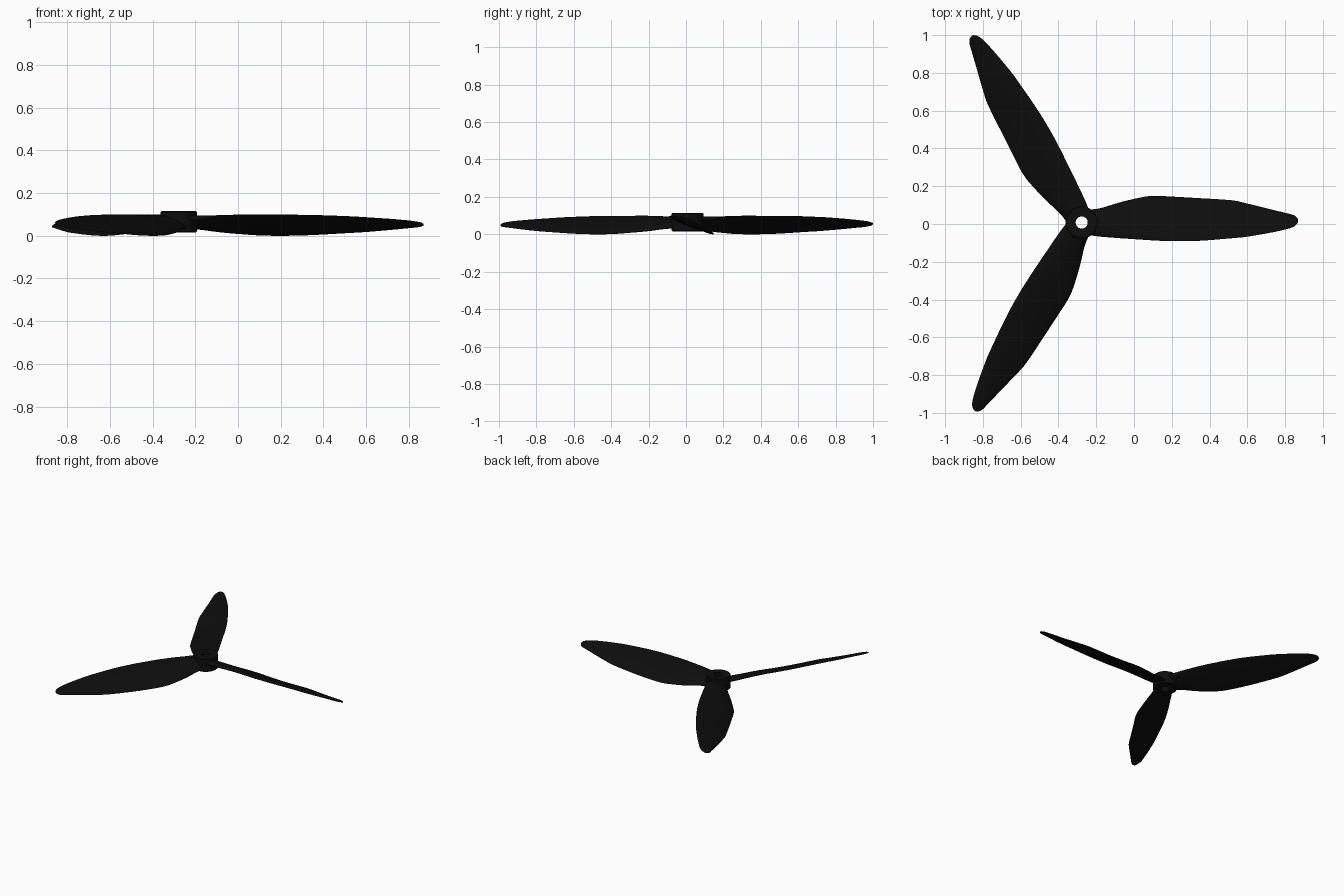
import bpy, bmesh
from math import sin, cos, pi, radians
from mathutils import Matrix, Vector

if "Cube" in bpy.data.objects:
    bpy.data.objects.remove(bpy.data.objects["Cube"])

HUB = Vector((-0.277, 0.008, 0.0))

black = bpy.data.materials.new("black_plastic")
black.diffuse_color = (0.004, 0.004, 0.004, 1)
black.use_nodes = True
black.node_tree.nodes["Principled BSDF"].inputs["Base Color"].default_value = black.diffuse_color


def finish(bm, name, angle=35):
    bmesh.ops.recalc_face_normals(bm, faces=bm.faces)
    me = bpy.data.meshes.new(name)
    bm.to_mesh(me)
    bm.free()
    me.materials.append(black)
    ob = bpy.data.objects.new(name, me)
    bpy.context.collection.objects.link(ob)
    bpy.ops.object.select_all(action='DESELECT')
    ob.select_set(True)
    bpy.context.view_layer.objects.active = ob
    bpy.ops.object.shade_smooth_by_angle(angle=radians(angle))
    return ob


# Hub: lathed ring with a through hole
def make_hub(steps=64):
    profile = [(0.032, 0.016), (0.080, 0.016), (0.085, 0.020),
               (0.085, 0.111), (0.081, 0.115), (0.032, 0.115)]
    bm = bmesh.new()
    rings = []
    for i in range(steps):
        a = 2 * pi * i / steps
        rings.append([bm.verts.new((HUB.x + r * cos(a), HUB.y + r * sin(a), z))
                      for r, z in profile])
    n = len(profile)
    for i in range(steps):
        a, b = rings[i], rings[(i + 1) % steps]
        for j in range(n):
            k = (j + 1) % n
            bm.faces.new((a[j], b[j], b[k], a[k]))
    finish(bm, "hub")


# Blade stations: radius, low edge, high edge, mid height, half rise, thickness
STATIONS = [
    (0.045, 0.068, -0.068, 0.060, 0.022, 0.046),
    (0.10, 0.076, -0.075, 0.059, 0.026, 0.040),
    (0.20, 0.106, -0.083, 0.055, 0.037, 0.034),
    (0.32, 0.134, -0.091, 0.052, 0.045, 0.029),
    (0.38, 0.141, -0.095, 0.050, 0.047, 0.027),
    (0.48, 0.137, -0.099, 0.049, 0.048, 0.025),
    (0.62, 0.129, -0.097, 0.050, 0.046, 0.022),
    (0.80, 0.117, -0.083, 0.052, 0.038, 0.019),
    (0.87, 0.102, -0.076, 0.052, 0.034, 0.018),
    (1.00, 0.070, -0.054, 0.053, 0.024, 0.016),
    (1.09, 0.048, -0.034, 0.053, 0.015, 0.015),
    (1.12, 0.040, -0.023, 0.052, 0.011, 0.013),
    (1.138, 0.028, -0.010, 0.052, 0.007, 0.010),
    (1.146, 0.014, 0.002, 0.051, 0.003, 0.005),
]


def dense(stations, sub=4):
    # smooth interpolation between stations
    out = []
    for i in range(len(stations) - 1):
        p1, p2 = stations[i], stations[i + 1]
        p0, p3 = stations[max(i - 1, 0)], stations[min(i + 2, len(stations) - 1)]
        for s in range(sub):
            t = s / sub
            row = []
            for c in range(6):
                def slope(a, b, d):
                    return (b[c] - a[c]) / (b[0] - a[0]) * d
                d = p2[0] - p1[0]
                m1, m2 = slope(p0, p2, d), slope(p1, p3, d)
                row.append((2*t**3 - 3*t**2 + 1) * p1[c] + (t**3 - 2*t**2 + t) * m1
                           + (3*t**2 - 2*t**3) * p2[c] + (t**3 - t**2) * m2)
            out.append(row)
    return out + [stations[-1]]


# Blade: lofted, twisted, slightly cambered section
def make_blade(name, angle, n=28):
    bm = bmesh.new()
    turn = Matrix.Translation(HUB) @ Matrix.Rotation(angle, 4, 'Z')
    loops = []
    for r, lo, hi, zm, dz, t in dense(STATIONS):
        mid, half = (lo + hi) / 2, (lo - hi) / 2
        loop = []
        for k in range(n):
            a = 2 * pi * k / n
            u = cos(a)
            z = zm - u * dz + t / 2 * sin(a) + 0.15 * t * (1 - u * u)
            loop.append(bm.verts.new(turn @ Vector((r, mid + u * half, z))))
        loops.append(loop)
    for a, b in zip(loops, loops[1:]):
        for k in range(n):
            j = (k + 1) % n
            bm.faces.new((a[k], a[j], b[j], b[k]))
    bm.faces.new(loops[0])
    bm.faces.new(loops[-1])
    finish(bm, name, 50)


make_hub()
for i in range(3):
    make_blade(f"blade_{i + 1}", 2 * pi * i / 3)

# Bore: cut the hole clear through the blade roots
bpy.ops.mesh.primitive_cylinder_add(vertices=64, radius=0.0325, depth=0.4,
                                    location=(HUB.x, HUB.y, 0.05))
bore = bpy.context.object
bore.name = "bore_cutter"
bore.hide_render = True
bore.hide_viewport = True
for ob in bpy.data.objects:
    if ob.name.startswith("blade"):
        m = ob.modifiers.new("bore", 'BOOLEAN')
        m.object = bore
        m.operation = 'DIFFERENCE'
